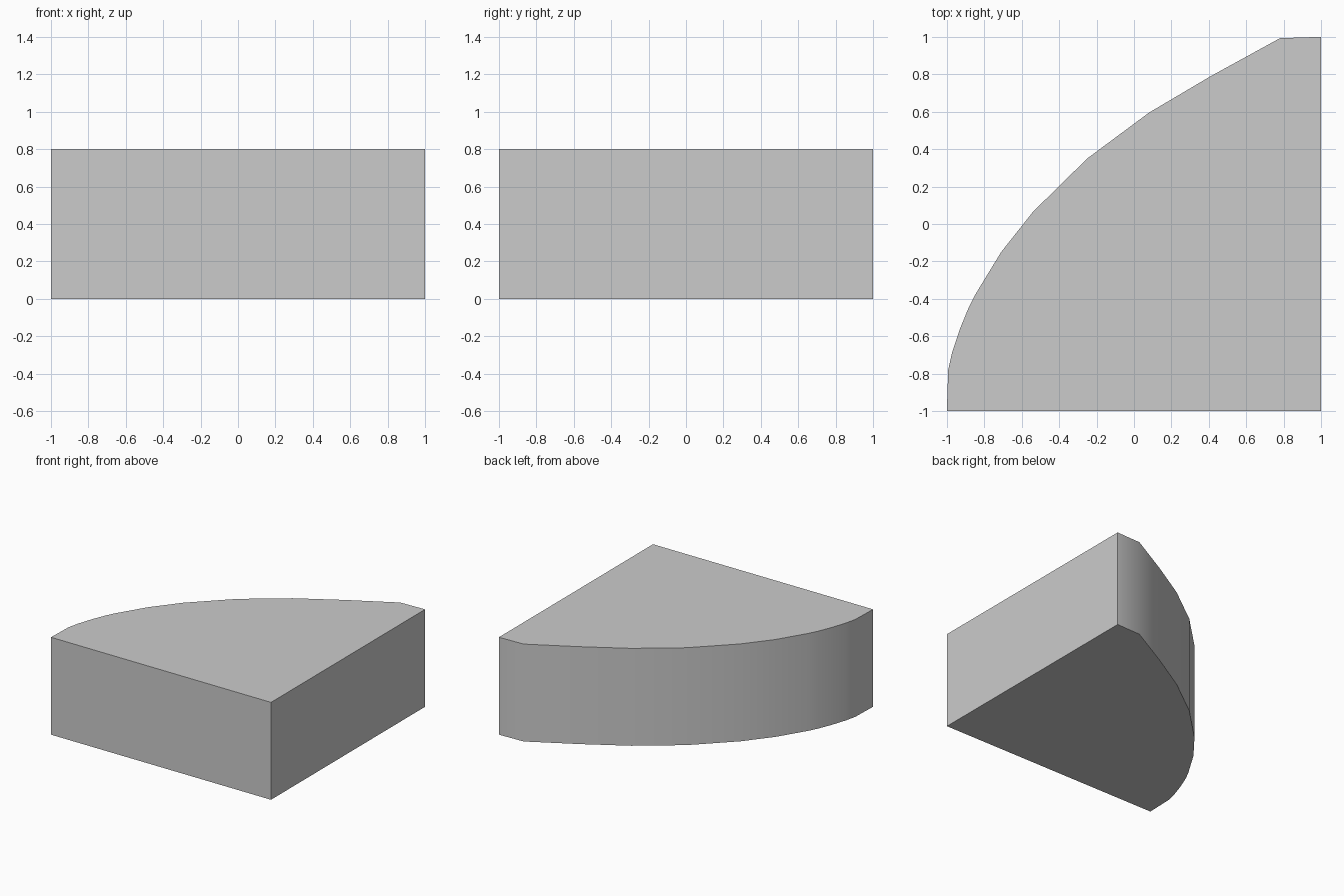
import bpy, bmesh, math

if "Cube" in bpy.data.objects:
    bpy.data.objects.remove(bpy.data.objects["Cube"])

HEIGHT = 0.8

# Outline seen from above: square corner at front right, curved back-left side
outline = [(-1, -1), (1, -1), (1, 1), (0.78, 0.993), (0.41, 0.79),
           (0.08, 0.595), (-0.25, 0.35), (-0.54, 0.065), (-0.71, -0.15),
           (-0.85, -0.38), (-0.885, -0.45), (-0.93, -0.56),
           (-0.973, -0.69), (-0.993, -0.78)]

# Curved corner block: extrude the outline upwards
bm = bmesh.new()
base = bm.faces.new([bm.verts.new((x, y, 0)) for x, y in outline])
top = bmesh.ops.extrude_face_region(bm, geom=[base], use_keep_orig=True)
top_verts = [v for v in top["geom"] if isinstance(v, bmesh.types.BMVert)]
bmesh.ops.translate(bm, verts=top_verts, vec=(0, 0, HEIGHT))
bmesh.ops.recalc_face_normals(bm, faces=bm.faces)

mesh = bpy.data.meshes.new("curved_corner_block")
bm.to_mesh(mesh)
bm.free()
block = bpy.data.objects.new("curved_corner_block", mesh)
bpy.context.collection.objects.link(block)

# Smooth the curved wall, keep the rims and corners sharp
bpy.context.view_layer.objects.active = block
block.select_set(True)
bpy.ops.object.shade_smooth_by_angle(angle=math.radians(32))
